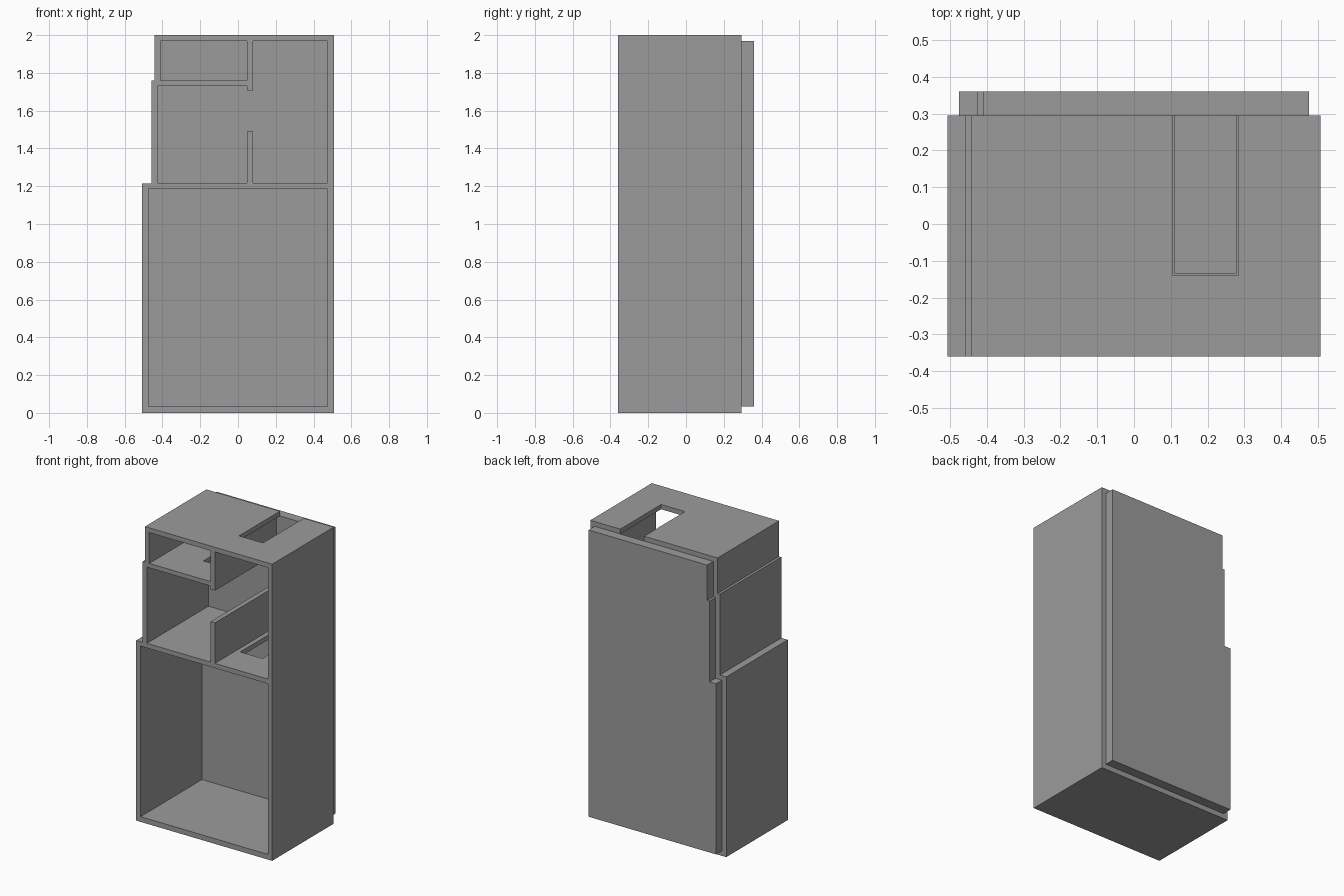
import bpy, bmesh

if "Cube" in bpy.data.objects:
    bpy.data.objects.remove(bpy.data.objects["Cube"])

FRONT, BACK, REAR = -0.36, 0.295, 0.36

grey = bpy.data.materials.new("dark_grey")
grey.diffuse_color = (0.33, 0.33, 0.33, 1)
grey.use_nodes = True
grey.node_tree.nodes["Principled BSDF"].inputs["Base Color"].default_value = grey.diffuse_color


def prism(name, outline, y0, y1):
    """Extrude a front (x, z) outline from depth y0 to y1."""
    bm = bmesh.new()
    face = bm.faces.new([bm.verts.new((x, y0, z)) for x, z in outline])
    new = bmesh.ops.extrude_face_region(bm, geom=[face])["geom"]
    verts = [v for v in new if isinstance(v, bmesh.types.BMVert)]
    bmesh.ops.translate(bm, vec=(0, y1 - y0, 0), verts=verts)
    bmesh.ops.recalc_face_normals(bm, faces=bm.faces)
    mesh = bpy.data.meshes.new(name)
    bm.to_mesh(mesh)
    bm.free()
    mesh.materials.append(grey)
    obj = bpy.data.objects.new(name, mesh)
    bpy.context.collection.objects.link(obj)
    return obj


def rect(x0, x1, z0, z1):
    return [(x0, z0), (x1, z0), (x1, z1), (x0, z1)]


def cut(target, cutter):
    cutter.hide_render = True
    mod = target.modifiers.new("cut", 'BOOLEAN')
    mod.operation, mod.solver, mod.object = 'DIFFERENCE', 'EXACT', cutter
    bpy.context.view_layer.objects.active = target
    bpy.ops.object.modifier_apply(modifier=mod.name)
    bpy.data.objects.remove(cutter)


def stepped(lefts, right, heights):
    """Outline with a straight right side and a left side stepping inward."""
    z0, *tops = heights
    pts = [(right, z0)]
    z = z0
    for x, top in zip(lefts, tops):
        pts += [(x, z), (x, top)]
        z = top
    return pts + [(right, z)]


# Stepped body
body = prism("building_shell",
             stepped((-0.507, -0.459, -0.442), 0.507, (0, 1.215, 1.76, 2)),
             FRONT, BACK)

# Rooms open at the front; the middle rooms join through a wall opening
middle = [(-0.427, 1.217), (0.048, 1.217), (0.048, 1.49), (0.08, 1.49),
          (0.08, 1.217), (0.475, 1.217), (0.475, 1.968), (0.08, 1.968),
          (0.08, 1.707), (0.048, 1.707), (0.048, 1.73), (-0.427, 1.73)]
for room in (rect(-0.475, 0.475, 0.035, 1.185), middle,
             rect(-0.41, 0.048, 1.76, 1.968)):
    cut(body, prism("room_cutter", room, -0.5, 0.5))

# Stair openings through the floors and roof, running to the back edge
for x0, x1, z, y in ((0.111, 0.277, 1.2, -0.135), (-0.16, 0.015, 1.745, -0.14),
                     (0.106, 0.284, 1.985, -0.14)):
    cut(body, prism("stair_cutter", rect(x0, x1, z - 0.04, z + 0.04), y, 0.5))

# Inset back panel
prism("back_panel",
      stepped((-0.475, -0.427, -0.41), 0.475, (0.035, 1.185, 1.73, 1.968)),
      BACK, REAR)
